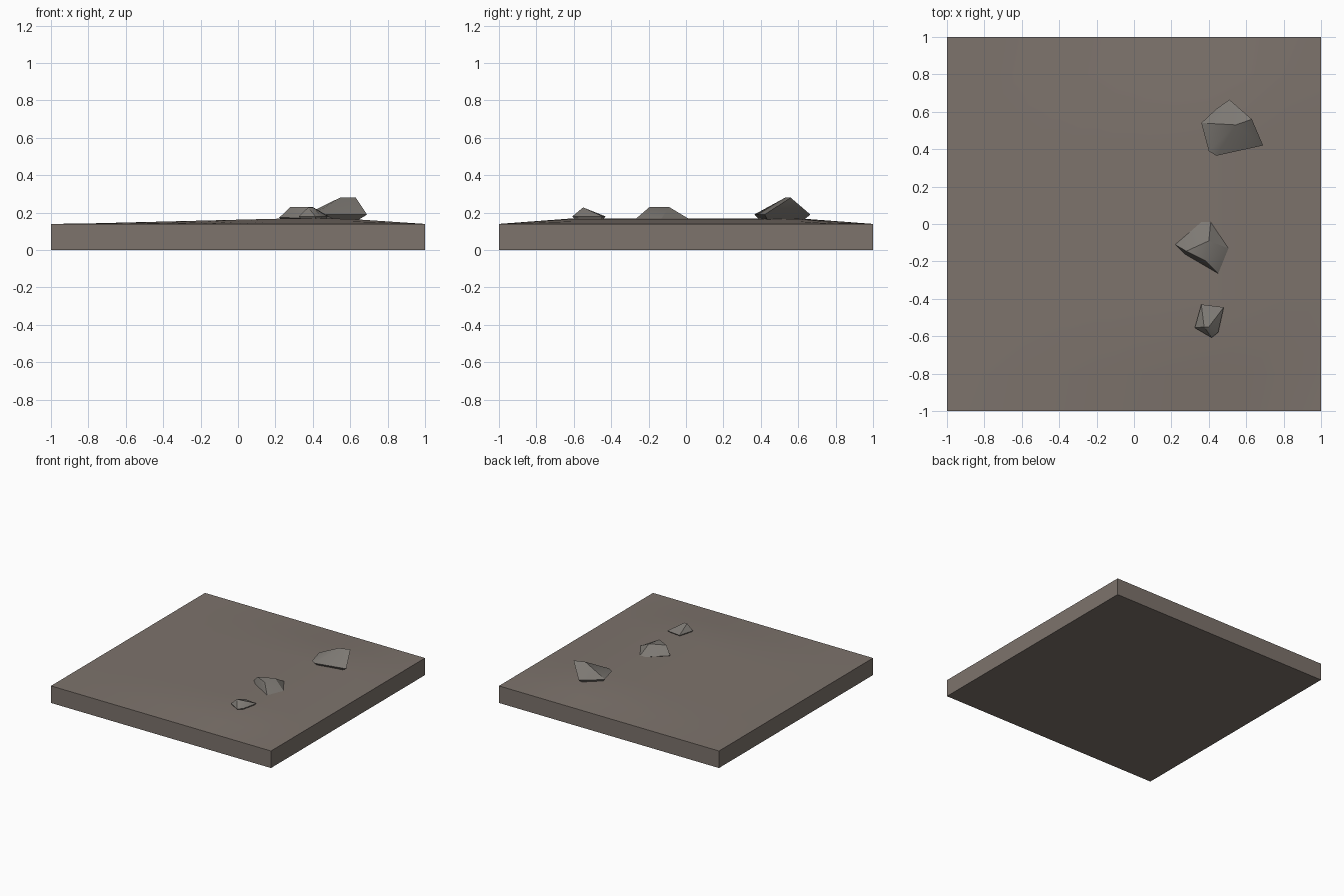
import bpy, bmesh

if "Cube" in bpy.data.objects:
    bpy.data.objects.remove(bpy.data.objects["Cube"])


def material(name, rgb):
    m = bpy.data.materials.new(name)
    m.diffuse_color = (*rgb, 1)
    m.use_nodes = True
    m.node_tree.nodes["Principled BSDF"].inputs["Base Color"].default_value = m.diffuse_color
    return m


earth = material("brown earth", (0.205, 0.172, 0.150))
stone = material("grey stone", (0.205, 0.190, 0.172))


def finish(bm, name, mat, angle):
    bmesh.ops.recalc_face_normals(bm, faces=bm.faces)
    me = bpy.data.meshes.new(name)
    bm.to_mesh(me)
    bm.free()
    ob = bpy.data.objects.new(name, me)
    bpy.context.collection.objects.link(ob)
    me.materials.append(mat)
    bpy.ops.object.select_all(action='DESELECT')
    ob.select_set(True)
    bpy.context.view_layer.objects.active = ob
    bpy.ops.object.shade_smooth_by_angle(angle=angle)
    return ob


def ramp(v, lo, hi):
    return max(0, min(1, (v - lo) / (hi - lo)))


# Ground tile: square slab with a gently swollen top, highest to the right
bm = bmesh.new()
bmesh.ops.create_grid(bm, x_segments=10, y_segments=10, size=1)
rim = [e for e in bm.edges if e.is_boundary]
for v in bm.verts:
    x, y = v.co.x, v.co.y
    fx = min(ramp(x, -0.9, 0.3), ramp(-x, -1, -0.55))
    fy = ramp(1 - abs(y), 0, 0.4)
    v.co.z = 0.14 + 0.03 * fx * fy
skirt = bmesh.ops.extrude_edge_only(bm, edges=rim)["geom"]
for v in skirt:
    if isinstance(v, bmesh.types.BMVert):
        v.co.z = 0
bmesh.ops.contextual_create(bm, geom=[g for g in skirt if isinstance(g, bmesh.types.BMEdge)
                                      and all(abs(v.co.z) < 1e-6 for v in g.verts)])
finish(bm, "ground_tile", earth, 0.6)


# Rocks: convex hulls around a widest ring, a crest and a sunken foot
def rock(name, ring, crest):
    bm = bmesh.new()
    cx = sum(p[0] for p in ring) / len(ring)
    cy = sum(p[1] for p in ring) / len(ring)
    for p in ring + crest:
        bm.verts.new(p)
    for x, y, z in ring:
        bm.verts.new((cx + (x - cx) * 0.7, cy + (y - cy) * 0.7, 0.15))
    res = bmesh.ops.convex_hull(bm, input=bm.verts[:])
    loose = [v for v in bm.verts if not v.link_faces]
    bmesh.ops.delete(bm, geom=loose, context='VERTS')
    finish(bm, name, stone, 0.5)


rock("large_rock",
     [(0.36, 0.54, 0.19), (0.44, 0.615, 0.19), (0.51, 0.665, 0.19),
      (0.69, 0.42, 0.19), (0.44, 0.365, 0.19), (0.40, 0.39, 0.19)],
     [(0.545, 0.53, 0.28), (0.63, 0.56, 0.28)])
rock("middle_rock",
     [(0.22, -0.11, 0.173), (0.27, -0.16, 0.173), (0.45, -0.265, 0.17),
      (0.505, -0.13, 0.17), (0.41, 0.01, 0.17), (0.36, 0.01, 0.17)],
     [(0.28, -0.145, 0.23), (0.38, -0.195, 0.23), (0.40, -0.09, 0.23)])
rock("small_rock",
     [(0.36, -0.43, 0.18), (0.48, -0.445, 0.18), (0.45, -0.58, 0.18),
      (0.415, -0.608, 0.18), (0.325, -0.555, 0.18)],
     [(0.375, -0.55, 0.228), (0.40, -0.55, 0.228)])
